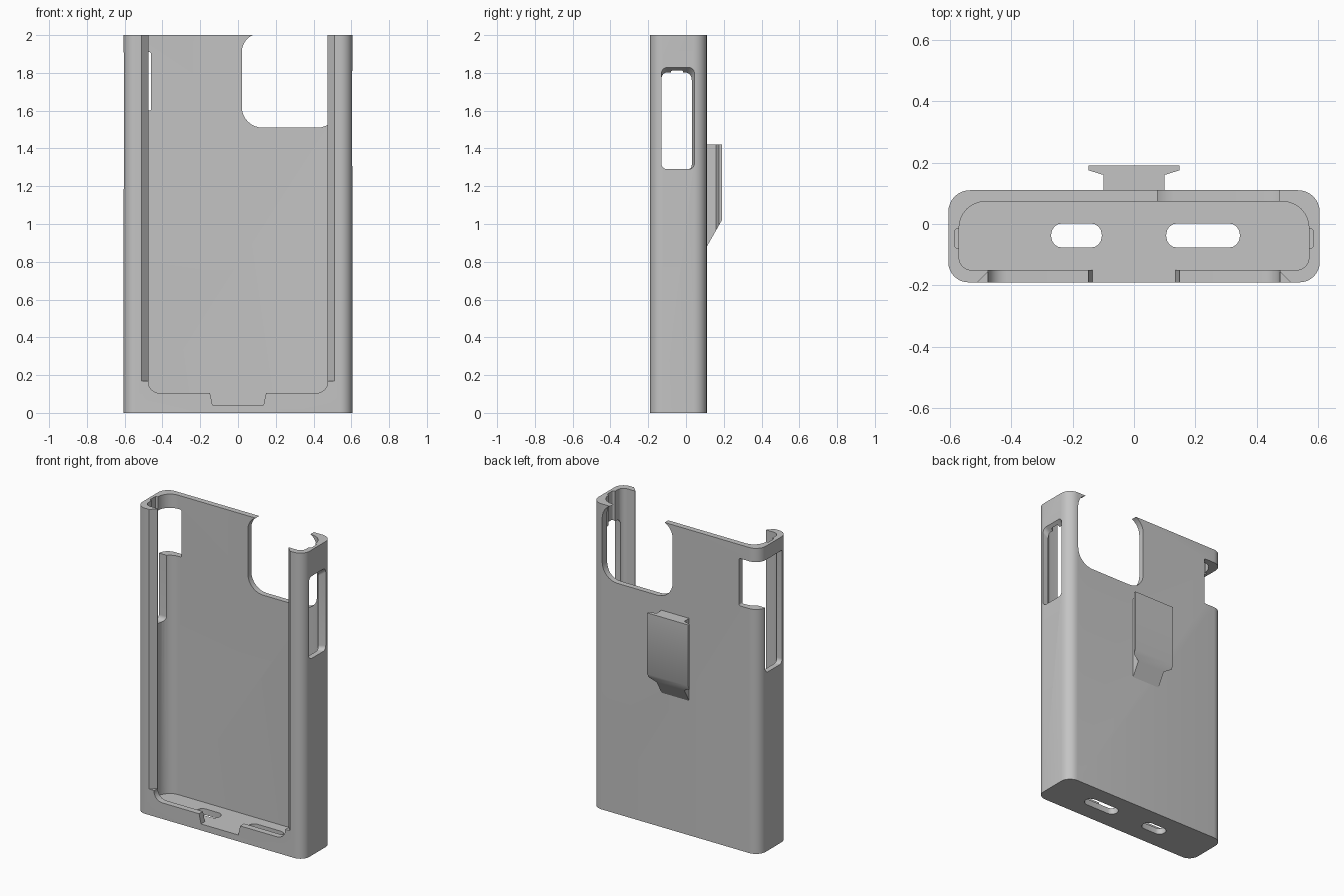
import bpy, bmesh, math
from mathutils import Vector

if "Cube" in bpy.data.objects:
    bpy.data.objects.remove(bpy.data.objects["Cube"], do_unlink=True)

grey = bpy.data.materials.new("plain_grey")
grey.use_nodes = True
colour = (0.55, 0.55, 0.55, 1)
grey.diffuse_color = colour
grey.node_tree.nodes["Principled BSDF"].inputs["Base Color"].default_value = colour


def rounded(u0, u1, v0, v1, low_r, high_r, steps=8):
    """Rounded rectangle outline, separate radii for the low-v and high-v corners."""
    pts = []
    corners = [(u1 - low_r, v0 + low_r, low_r, 270), (u1 - high_r, v1 - high_r, high_r, 0),
               (u0 + high_r, v1 - high_r, high_r, 90), (u0 + low_r, v0 + low_r, low_r, 180)]
    for cu, cv, r, start in corners:
        for i in range(steps + 1):
            a = math.radians(start + 90 * i / steps)
            pts.append((cu + r * math.cos(a), cv + r * math.sin(a)))
    return pts


def prism(name, axis, lo, hi, outline, end_outline=None):
    """Extrude an outline along an axis, optionally tapering to a second outline."""
    place = {"x": lambda u, v, w: (w, u, v),
             "y": lambda u, v, w: (u, w, v),
             "z": lambda u, v, w: (u, v, w)}[axis]
    bm = bmesh.new()
    a = [bm.verts.new(place(u, v, lo)) for u, v in outline]
    b = [bm.verts.new(place(u, v, hi)) for u, v in (end_outline or outline)]
    bm.faces.new(a)
    bm.faces.new(b)
    for i in range(len(a)):
        j = (i + 1) % len(a)
        bm.faces.new((a[i], a[j], b[j], b[i]))
    bmesh.ops.recalc_face_normals(bm, faces=bm.faces)
    mesh = bpy.data.meshes.new(name)
    bm.to_mesh(mesh)
    bm.free()
    mesh.materials.append(grey)
    obj = bpy.data.objects.new(name, mesh)
    bpy.context.collection.objects.link(obj)
    return obj


def cut(target, cutter):
    mod = target.modifiers.new("cut", "BOOLEAN")
    mod.operation = "DIFFERENCE"
    mod.solver = "EXACT"
    mod.object = cutter
    bpy.context.view_layer.objects.active = target
    bpy.ops.object.modifier_apply(modifier=mod.name)
    bpy.data.objects.remove(cutter, do_unlink=True)


# Outer shell and the pocket open at the top
case = prism("case_shell", "z", 0, 2, rounded(-0.605, 0.605, -0.19, 0.11, 0.065, 0.07))
cut(case, prism("pocket", "z", 0.04, 2.2, rounded(-0.57, 0.57, -0.15, 0.073, 0.04, 0.085)))

# Front opening with rounded lower corners, lip notch and chamfered sides
cut(case, prism("front_opening", "y", -0.3, -0.1, rounded(-0.475, 0.475, 0.105, 2.2, 0.06, 0.01)))
cut(case, prism("lip_notch", "y", -0.3, -0.1,
                [(-0.135, 0.042), (0.135, 0.042), (0.152, 0.12), (-0.152, 0.12)]))
cut(case, prism("side_chamfer", "z", 0.17, 2.2,
                [(-0.46, -0.14), (-0.52, -0.2), (0.52, -0.2), (0.46, -0.14)]))

# Camera window, breaking through the top edge
cut(case, prism("camera_window", "y", 0, 0.3, rounded(0.02, 0.53, 1.51, 2.01, 0.11, 0.1)))

# Left button slot, tapering inward
cut(case, prism("left_slot", "x", 0.54, 0.607,
                rounded(-0.13, 0.025, 1.29, 1.78, 0.02, 0.03),
                rounded(-0.13, 0.045, 1.29, 1.83, 0.03, 0.03)))

# Right button slot and the notch that wraps onto the back
cut(case, prism("right_slot", "x", -0.7, -0.5, rounded(-0.13, 0.045, 1.17, 1.91, 0.03, 0.01)))
cut(case, prism("wrap_notch", "y", 0, 0.3, rounded(-0.7, -0.46, 1.6, 1.91, 0.01, 0.01)))

# Shallow button channels running down from the top
for name, x0, x1, z0 in (("left_channel", 0.5, 0.585, 1.6), ("right_channel", -0.585, -0.5, 1.7)):
    cut(case, prism(name, "z", z0, 2.2, rounded(x0, x1, -0.08, -0.015, 0.012, 0.012, 3)))

# Port holes in the floor
for name, x0, x1 in (("small_port", -0.27, -0.105), ("large_port", 0.105, 0.345)):
    cut(case, prism(name, "z", -0.1, 0.1, rounded(x0, x1, -0.077, 0.002, 0.036, 0.036, 4)))

# Belt clip: T-shaped rail with a sloped lower end
half = [(0.1, 0.105), (0.1, 0.16), (0.148, 0.175), (0.148, 0.19)]
clip = prism("belt_clip", "z", 0.8, 1.42, half + [(-x, y) for x, y in reversed(half)])
bm = bmesh.new()
bm.from_mesh(clip.data)
slope = Vector((0, -0.14, 0.08))
cut_result = bmesh.ops.bisect_plane(bm, geom=bm.verts[:] + bm.edges[:] + bm.faces[:],
                                    plane_co=(0, 0.19, 1.02), plane_no=slope, clear_inner=True)
edges = [e for e in cut_result["geom_cut"] if isinstance(e, bmesh.types.BMEdge)]
bmesh.ops.contextual_create(bm, geom=edges)
bmesh.ops.recalc_face_normals(bm, faces=bm.faces)
bm.to_mesh(clip.data)
bm.free()

# Smooth rounded corners, keep hard edges
for obj in (case, clip):
    bpy.ops.object.select_all(action="DESELECT")
    obj.select_set(True)
    bpy.context.view_layer.objects.active = obj
    bpy.ops.object.shade_smooth_by_angle(angle=math.radians(30))
